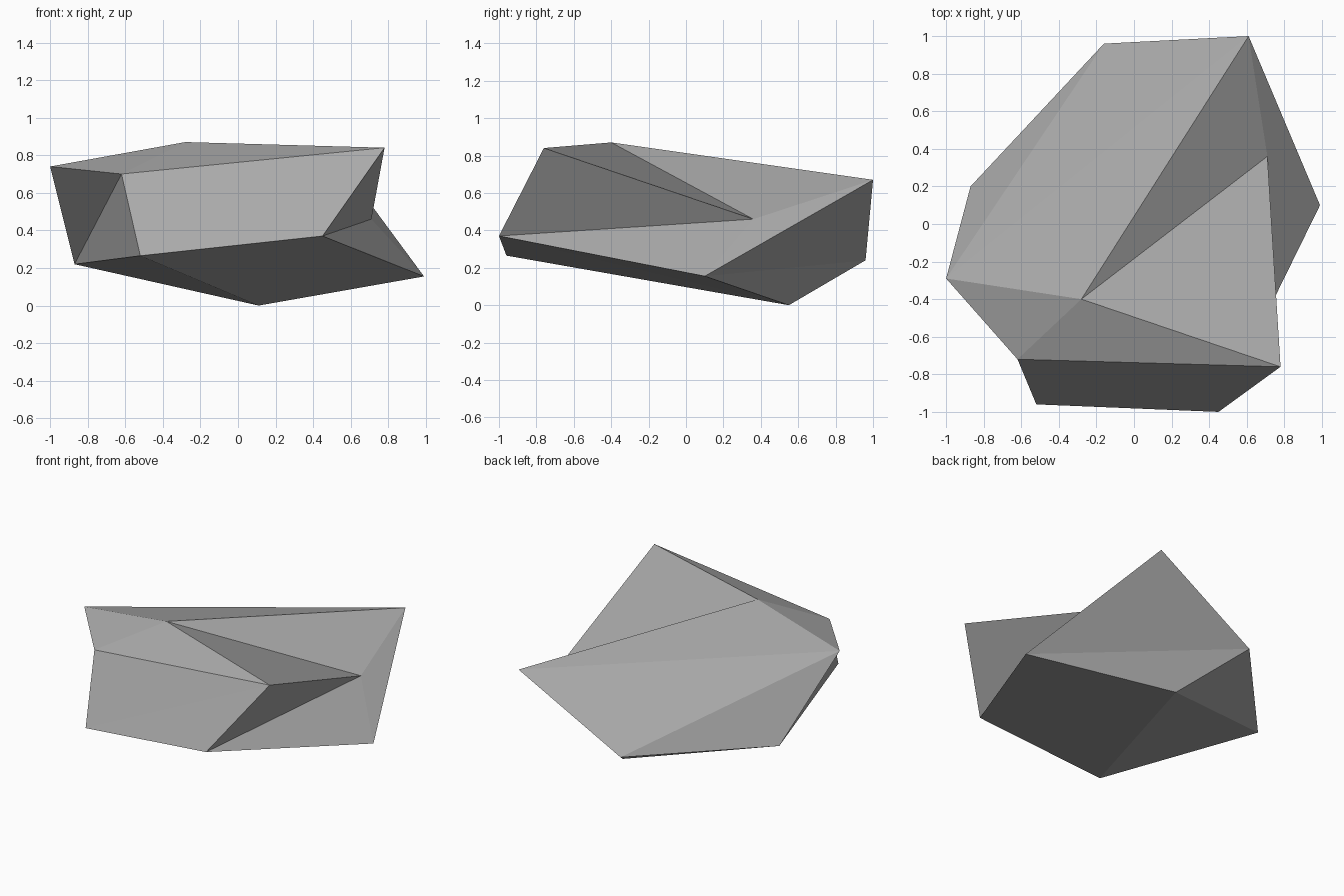
import bpy
import bmesh

# Remove the default cube
cube = bpy.data.objects.get("Cube")
if cube:
    bpy.data.objects.remove(cube, do_unlink=True)

# Stone colour
stone = bpy.data.materials.new("stone grey")
stone.use_nodes = True
colour = (0.4, 0.4, 0.4, 1)
stone.diffuse_color = colour
stone.node_tree.nodes["Principled BSDF"].inputs["Base Color"].default_value = colour

# Rock corners: peak, upper ring, lower ring and base point
peak = (-0.28, -0.40, 0.87)
upper_ring = [(-0.62, -0.72, 0.70), (0.78, -0.76, 0.84), (0.71, 0.36, 0.46),
              (0.61, 1.0, 0.67), (-1.0, -0.29, 0.74)]
lower_ring = [(-0.52, -0.96, 0.265), (0.45, -1.0, 0.37), (0.99, 0.10, 0.155),
              (-0.16, 0.96, 0.24), (-0.87, 0.20, 0.22)]
base = (0.11, 0.55, 0.0)

# Rock: fans at the peak and base, a zigzag band of triangles between the rings
bm = bmesh.new()
top = bm.verts.new(peak)
bottom = bm.verts.new(base)
upper = [bm.verts.new(p) for p in upper_ring]
lower = [bm.verts.new(p) for p in lower_ring]
for i in range(5):
    j = (i + 1) % 5
    bm.faces.new((top, upper[i], upper[j]))
    bm.faces.new((upper[i], lower[i], upper[j]))
    bm.faces.new((upper[j], lower[i], lower[j]))
    bm.faces.new((bottom, lower[j], lower[i]))
bmesh.ops.recalc_face_normals(bm, faces=bm.faces)

mesh = bpy.data.meshes.new("rock")
bm.to_mesh(mesh)
bm.free()
mesh.materials.append(stone)
rock = bpy.data.objects.new("rock", mesh)
bpy.context.collection.objects.link(rock)
